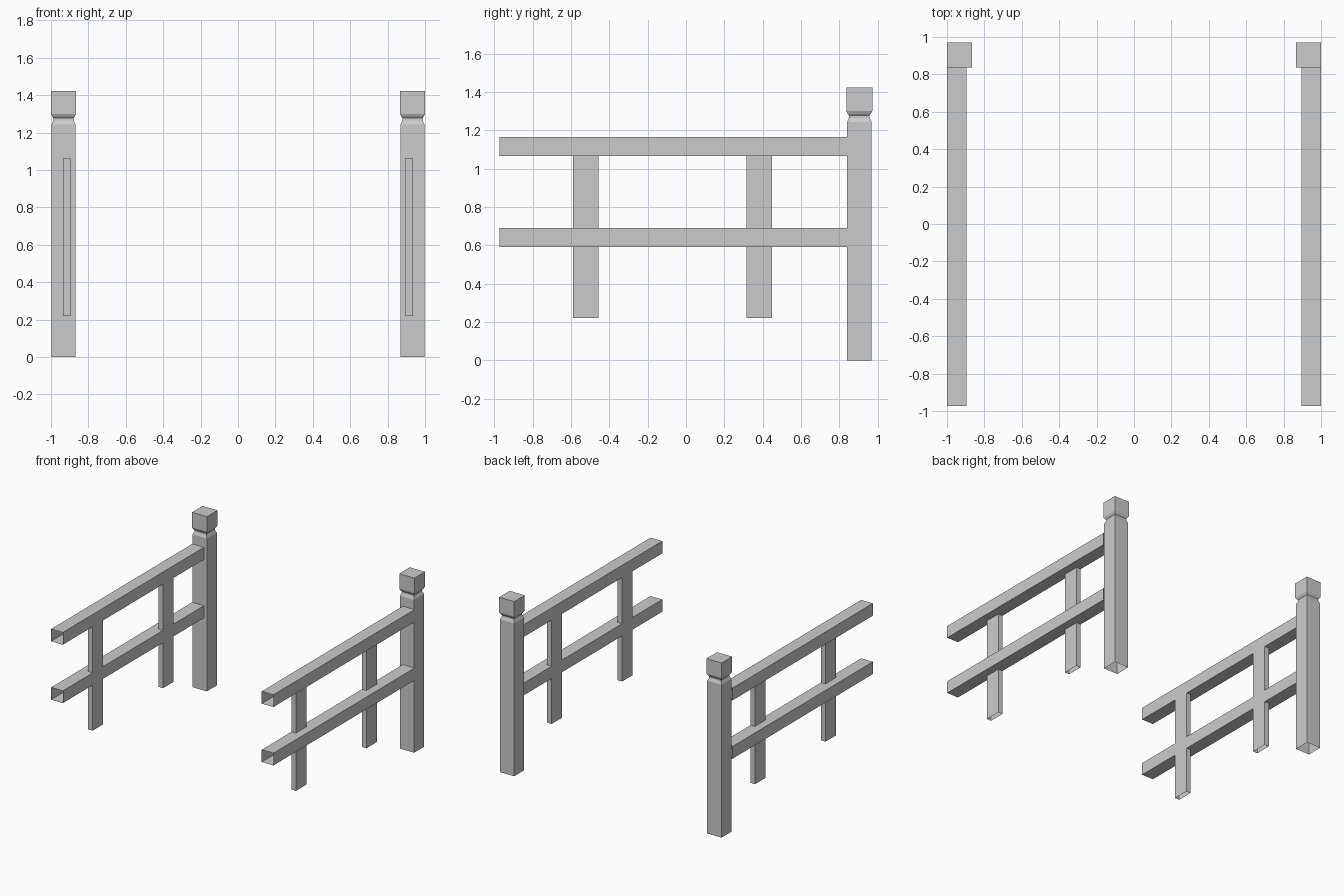
import bpy

if "Cube" in bpy.data.objects:
    bpy.data.objects.remove(bpy.data.objects["Cube"])


def make_mirrored(name, verts, faces):
    """Mesh object built on the +x side and mirrored to -x."""
    mesh = bpy.data.meshes.new(name)
    mesh.from_pydata(verts, [], faces)
    mesh.update()
    obj = bpy.data.objects.new(name, mesh)
    bpy.context.collection.objects.link(obj)
    mod = obj.modifiers.new("Mirror", 'MIRROR')
    mod.use_axis[0] = True
    mod.use_mirror_merge = False
    return obj


def loft(name, rings, cap_top=False):
    """Skin four-cornered rings into an open tube, optionally closed on top."""
    verts = [v for ring in rings for v in ring]
    faces = []
    for r in range(len(rings) - 1):
        for i in range(4):
            a, b = r * 4 + i, r * 4 + (i + 1) % 4
            faces.append((a, b, b + 4, a + 4))
    if cap_top:
        n = len(verts)
        faces.append((n - 4, n - 3, n - 2, n - 1))
    return make_mirrored(name, verts, faces)


def ring_z(x0, x1, y0, y1, z):
    return [(x0, y0, z), (x1, y0, z), (x1, y1, z), (x0, y1, z)]


def ring_y(x0, x1, z0, z1, y):
    return [(x0, y, z0), (x0, y, z1), (x1, y, z1), (x1, y, z0)]


# End posts: shaft, narrow neck and square cap, open underneath
PX, PY = 0.933, 0.904
profile = [(0.064, 0.0), (0.064, 1.243), (0.060, 1.252), (0.054, 1.265),
           (0.054, 1.278), (0.060, 1.285), (0.0675, 1.300), (0.0675, 1.423)]
loft("end_post",
     [ring_z(PX - h, PX + h, PY - h, PY + h, z) for h, z in profile],
     cap_top=True)

# Hollow square rails, open at the front end
for name, z0, z1 in (("lower_rail", 0.59, 0.69), ("upper_rail", 1.065, 1.165)):
    loft(name, [ring_y(0.895, 1.0, z0, z1, y) for y in (-0.973, 0.84)])

# Flat balusters, flush with the inner rail faces, open underneath
for name, y0, y1 in (("front_baluster", -0.59, -0.457),
                     ("rear_baluster", 0.315, 0.448)):
    loft(name, [ring_z(0.895, 0.935, y0, y1, z) for z in (0.22, 1.065)])
